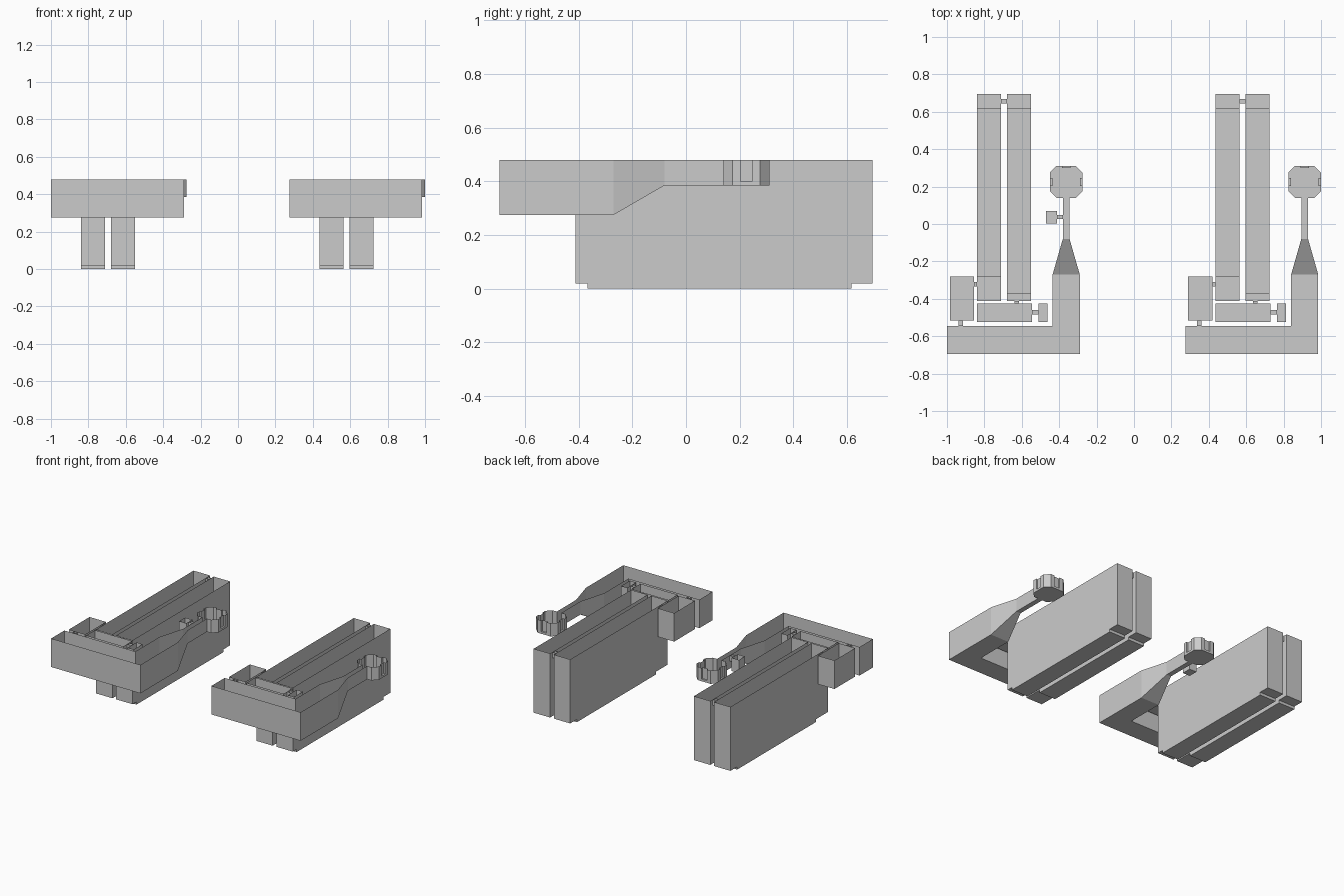
import bpy, bmesh

if "Cube" in bpy.data.objects:
    bpy.data.objects.remove(bpy.data.objects["Cube"])

T = 0.48        # common open rim height
PITCH = 1.275   # spacing between the two channel networks


def finish(name, bm):
    bmesh.ops.remove_doubles(bm, verts=bm.verts, dist=1e-5)
    bmesh.ops.recalc_face_normals(bm, faces=bm.faces)
    me = bpy.data.meshes.new(name)
    bm.to_mesh(me)
    bm.free()
    ob = bpy.data.objects.new(name, me)
    bpy.context.collection.objects.link(ob)
    return ob


def trough(name, x0, x1, profile):
    """Open-topped trough: (y, z) profile swept along x, with end walls."""
    bm = bmesh.new()
    a, b = [[bm.verts.new((x, y, z)) for y, z in profile] for x in (x0, x1)]
    bm.faces.new(a)
    bm.faces.new(b)
    for i in range(len(profile) - 1):
        bm.faces.new((a[i], a[i + 1], b[i + 1], b[i]))
    return finish(name, bm)


def open_box(name, x0, x1, y0, y1, zb):
    return trough(name, x0, x1, [(y0, T), (y0, zb), (y1, zb), (y1, T)])


def shell(name, pts, floors, top=T, closed=True):
    """Open-topped shell: walls from (x, y, bottom z) outline plus floor faces."""
    bm = bmesh.new()
    lo = [bm.verts.new(p) for p in pts]
    hi = [bm.verts.new((p[0], p[1], top)) for p in pts]
    n = len(pts)
    for i in range(n if closed else n - 1):
        j = (i + 1) % n
        bm.faces.new((lo[i], lo[j], hi[j], hi[i]))
    for f in floors:
        bm.faces.new([lo[i] for i in f])
    return finish(name, bm)


def slab(name, x0, x1, step):
    return trough(name, x0, x1, [(-0.413, T), (-0.413, 0.02), (step, 0.02), (step, 0),
                                 (0.618, 0), (0.618, 0.02), (0.695, 0.02), (0.695, T)])


def network(side, ox):
    def box(name, x0, x1, y0, y1, zb):
        open_box(f"{side}_{name}", x0 + ox, x1 + ox, y0, y1, zb)

    # tall twin tanks
    slab(f"{side}_outer_tank", -0.84 + ox, -0.71 + ox, -0.28)
    slab(f"{side}_inner_tank", -0.68 + ox, -0.55 + ox, -0.368)

    # smaller chambers
    box("corner_chamber", -0.985, -0.855, -0.515, -0.28, 0.275)
    box("cross_chamber", -0.84, -0.545, -0.525, -0.425, 0.385)
    box("end_chamber", -0.51, -0.462, -0.525, -0.425, 0.385)

    # narrow links between chambers
    box("tank_link", -0.71, -0.68, 0.643, 0.668, 0.44)
    box("corner_tank_link", -0.855, -0.84, -0.335, -0.31, 0.44)
    box("corner_arm_link", -0.938, -0.915, -0.545, -0.515, 0.44)
    box("cross_tank_link", -0.64, -0.615, -0.425, -0.413, 0.44)
    box("end_link", -0.545, -0.51, -0.485, -0.46, 0.44)

    # L-shaped arm with tapering neck and rising floor
    c, w = -0.3625, 0.018
    deep, shallow = 0.275, 0.385
    outline = [(c - w, 0.14, shallow), (c - w, -0.08, shallow), (-0.435, -0.27, deep),
               (-0.435, -0.545, deep), (-1.0, -0.545, deep), (-1.0, -0.695, deep),
               (-0.29, -0.695, deep), (-0.29, -0.27, deep),
               (c + w, -0.08, shallow), (c + w, 0.14, shallow)]
    shell(f"{side}_arm", [(x + ox, y, z) for x, y, z in outline],
          [(0, 1, 8, 9), (1, 2, 7, 8), (2, 3, 4, 5, 6, 7)], closed=False)

    # eight-sided cup with three slots, open towards the neck
    r, ch, n, d = 0.086, 0.035, 0.022, 0.012
    cy = 0.225
    half = [(w, -r), (r - ch, -r), (r, -r + ch), (r, -n), (r - d, -n), (r - d, n),
            (r, n), (r, r - ch), (r - ch, r), (n, r), (n, r - d)]
    rim = half + [(-x, y) for x, y in reversed(half)]
    shell(f"{side}_cup_wall", [(c + ox + x, cy + y, 0.40) for x, y in rim],
          [(3, 4, 5, 6), (9, 10, 11, 12), (15, 16, 17, 18)], closed=False)
    k = r - ch
    octagon = [(k, -r), (r, -k), (r, k), (k, r), (-k, r), (-r, k), (-r, -k), (-k, -r)]
    shell(f"{side}_cup_base", [(c + ox + x, cy + y, 0.385) for x, y in octagon],
          [range(8)], top=0.40)


network("left", 0.0)
network("right", PITCH)

# extra side pocket on the left neck only
open_box("side_pocket", -0.47, -0.413, 0.003, 0.07, 0.385)
open_box("side_pocket_link", -0.413, -0.3805, 0.028, 0.048, 0.44)
